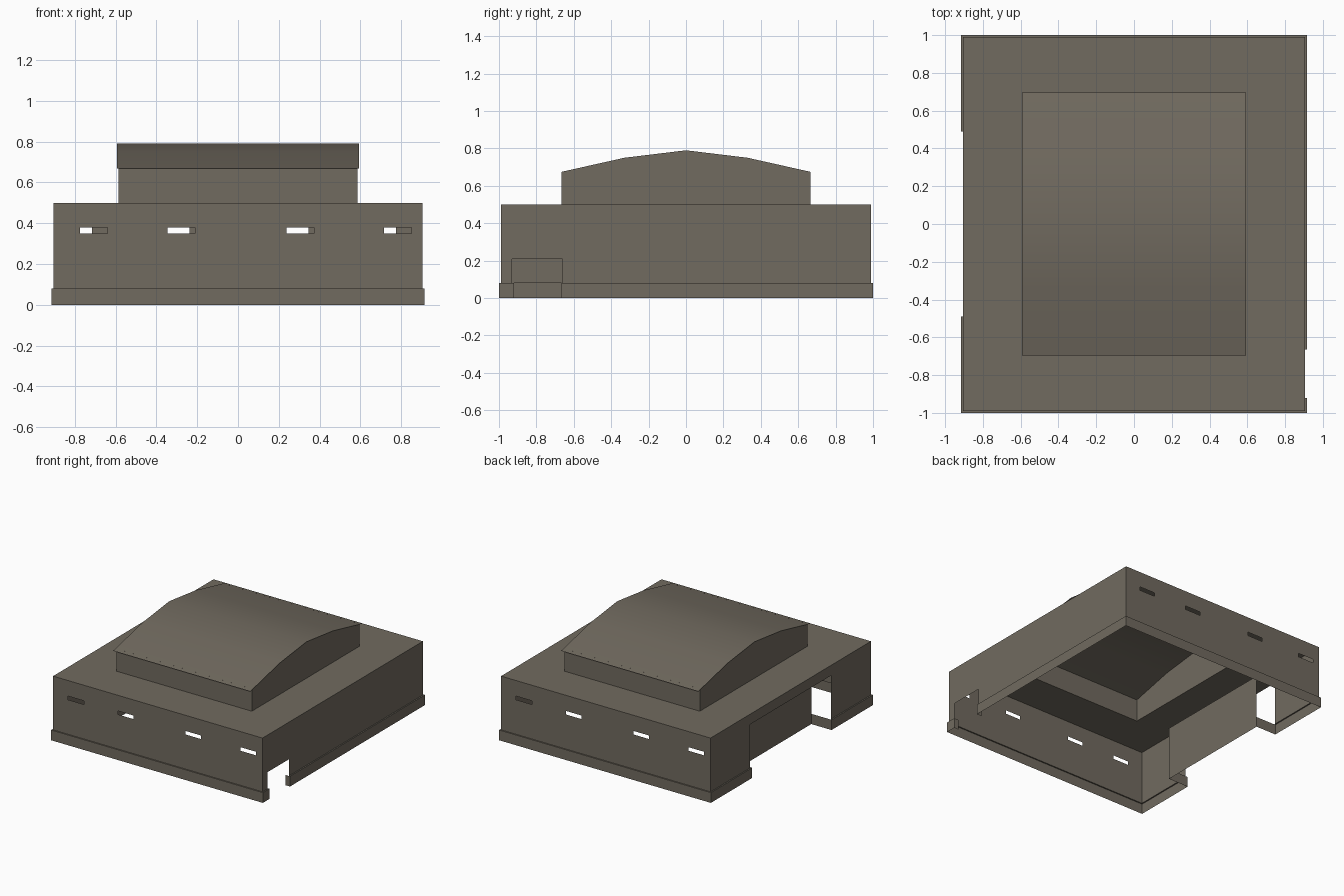
import bpy, bmesh, math
from mathutils import Vector, Matrix

if "Cube" in bpy.data.objects:
    bpy.data.objects.remove(bpy.data.objects["Cube"])

stone = bpy.data.materials.new("grey brown stone")
stone.diffuse_color = (0.165, 0.145, 0.115, 1.0)
stone.use_nodes = True
stone.node_tree.nodes["Principled BSDF"].inputs["Base Color"].default_value = stone.diffuse_color

WX, WY, H = 0.905, 0.99, 0.50      # wall half sizes and height
PX, PY, PH = 0.915, 1.00, 0.08     # plinth half sizes and height
CX, CY, EAVE = 0.585, 0.665, 0.675  # raised hall


def make(name, bm):
    bmesh.ops.remove_doubles(bm, verts=bm.verts, dist=1e-5)
    me = bpy.data.meshes.new(name)
    bm.to_mesh(me)
    bm.free()
    ob = bpy.data.objects.new(name, me)
    bpy.context.collection.objects.link(ob)
    me.materials.append(stone)
    return ob


def face(bm, pts):
    bm.faces.new([bm.verts.new(p) for p in pts])


def sheet(bm, place, u0, u1, v0, v1, holes=()):
    """Flat sheet with rectangular holes (u0, u1, v0, v1)."""
    us = sorted({u0, u1, *[h[0] for h in holes], *[h[1] for h in holes]})
    vs = sorted({v0, v1, *[h[2] for h in holes], *[h[3] for h in holes]})
    for a, b in zip(us, us[1:]):
        for c, d in zip(vs, vs[1:]):
            mu, mv = (a + b) / 2, (c + d) / 2
            if any(h[0] < mu < h[1] and h[2] < mv < h[3] for h in holes):
                continue
            face(bm, [place(a, c), place(b, c), place(b, d), place(a, d)])


def side(k, dist):
    """Upright plane: k = 0 front, 1 right, 2 back, 3 left."""
    rot = Matrix.Rotation(k * math.pi / 2, 3, 'Z')
    return lambda u, v: rot @ Vector((u, -dist, v))


# Main walls: slot windows front and back, door on the right, gate on the left
slots = [(u, u + 0.135, 0.35, 0.378) for u in (-0.775, -0.345, 0.238, 0.715)]
openings = [slots, [(-0.93, -0.66, PH, 0.21)], slots, [(-0.50, 0.50, PH, 0.42)]]
names = ["front_wall", "right_wall", "back_wall", "left_wall"]
for k in range(4):
    half, dist = (WX, WY) if k % 2 == 0 else (WY, WX)
    bm = bmesh.new()
    sheet(bm, side(k, dist), -half, half, PH, H, openings[k])
    make(names[k], bm)

# Plinth skin with its narrow top ledge, interrupted at door and gate
bm = bmesh.new()
runs = [[(-PX, PX)], [(-PY, -0.92), (-0.665, PY)], [(-PX, PX)], [(-PY, -0.49), (0.49, PY)]]
for k in range(4):
    dist = PY if k % 2 == 0 else PX
    outer, inner = side(k, dist), side(k, dist - 0.01)
    for a, b in runs[k]:
        sheet(bm, outer, a, b, 0, PH)
        face(bm, [outer(a, PH), outer(b, PH), inner(b, PH), inner(a, PH)])
make("plinth", bm)

# Plinth returns into the gate recess and the door
bm = bmesh.new()
for y, xa, xb in ((-0.49, -PX, -0.74), (0.49, -PX, -0.74), (-0.92, 0.875, PX), (-0.665, 0.875, PX)):
    sheet(bm, lambda u, v, y=y: (u, y, v), xa, xb, 0, PH)
make("plinth_returns", bm)

# Recessed gate panel and the soffit over it
bm = bmesh.new()
sheet(bm, side(3, 0.74), -0.49, 0.49, 0, 0.42)
make("gate_panel", bm)
bm = bmesh.new()
sheet(bm, lambda u, v: (u, -v, 0.42), -WX, -0.74, -0.50, 0.50)
make("gate_soffit", bm)

# Flat roof deck, open under the raised hall
bm = bmesh.new()
sheet(bm, lambda u, v: (u, v, H), -WX, WX, -WY, WY, [(-CX, CX, -CY, CY)])
make("roof_deck", bm)

# Raised hall: long walls and arched gables
bm = bmesh.new()
arch = [(-CY, EAVE), (-0.33, 0.75), (0, 0.79), (0.33, 0.75), (CY, EAVE)]
for k in (0, 2):
    sheet(bm, side(k, CY), -CX, CX, H, EAVE)
for s in (1, -1):
    gable = [(s * CX, -CY, H)] + [(s * CX, CY, H)] + [(s * CX, y, z) for y, z in reversed(arch)]
    face(bm, gable if s > 0 else gable[::-1])
make("raised_hall", bm)

# Low curved roof with overhanging eaves
bm = bmesh.new()
curve = [(-0.695, 0.668), (-0.33, 0.751), (0, 0.791), (0.33, 0.751), (0.695, 0.668)]
for (ya, za), (yb, zb) in zip(curve, curve[1:]):
    face(bm, [(-0.593, ya, za), (0.593, ya, za), (0.593, yb, zb), (-0.593, yb, zb)])
roof = make("curved_roof", bm)
for p in roof.data.polygons:
    p.use_smooth = True
